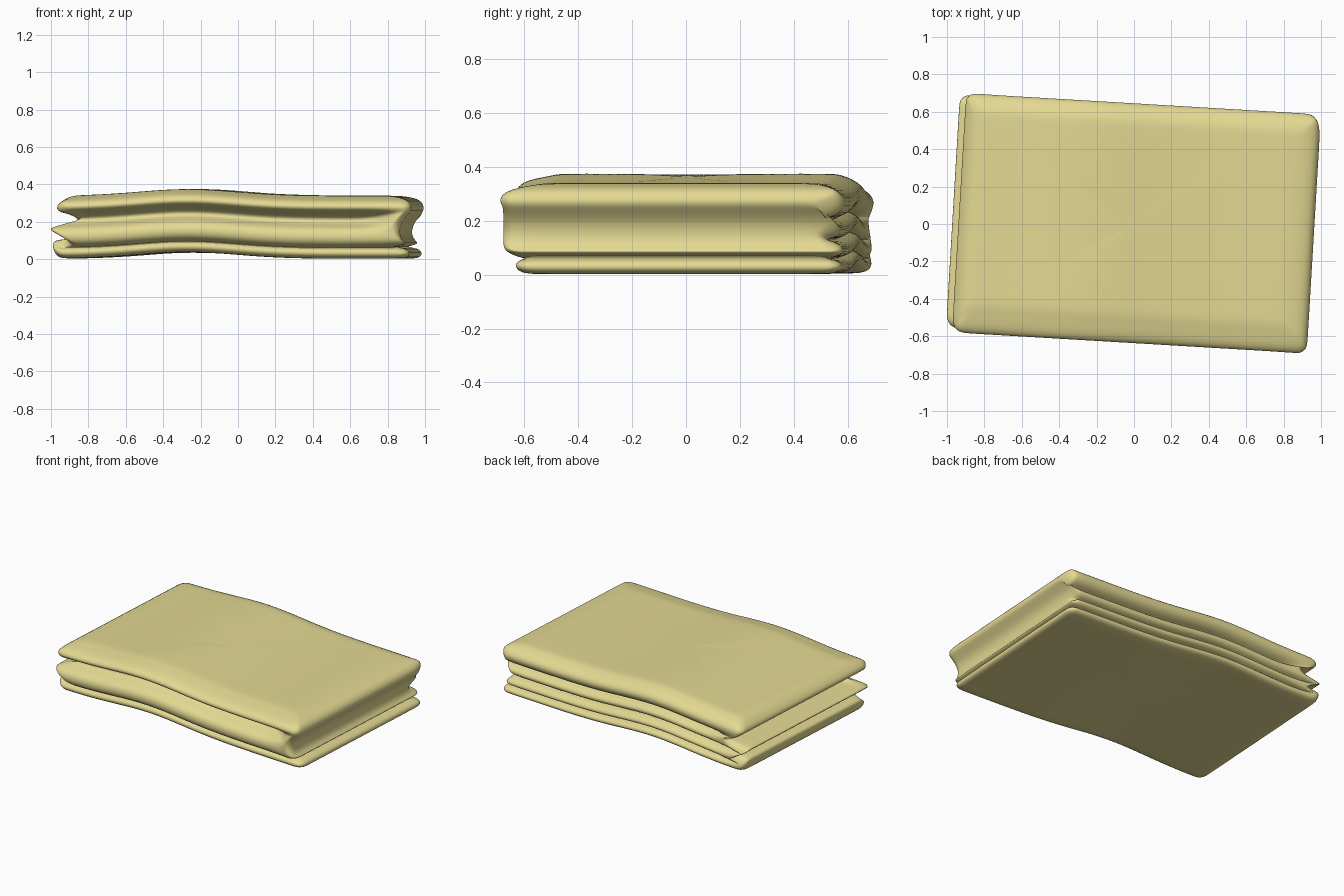
import bpy, bmesh, math

if "Cube" in bpy.data.objects:
    bpy.data.objects.remove(bpy.data.objects["Cube"])

# Fold profiles of each side, bottom to top: (distance from centre, height)
FRONT = [(.52, .003), (.565, .008), (.585, .03), (.575, .053), (.545, .06), (.58, .067), (.615, .09), (.62, .135),
         (.595, .17), (.53, .19), (.515, .215), (.55, .24), (.62, .255), (.645, .28), (.615, .315), (.53, .33)]
RIGHT = [(.90, .003), (.94, .008), (.955, .03), (.935, .06), (.86, .067), (.92, .078), (.93, .088), (.91, .105),
         (.90, .14), (.905, .18), (.92, .21), (.945, .24), (.967, .265), (.96, .295), (.935, .322), (.87, .337)]
BACK = [(.575, .003), (.62, .008), (.64, .03), (.62, .055), (.57, .06), (.62, .068), (.645, .09), (.615, .123),
        (.56, .13), (.615, .138), (.635, .17), (.60, .2), (.555, .207), (.63, .22), (.66, .29), (.57, .337)]
LEFT = [(.89, .003), (.935, .008), (.955, .04), (.965, .08), (.955, .103), (.87, .107), (.90, .12), (.96, .145),
        (.98, .165), (.935, .178), (.84, .185), (.82, .21), (.87, .24), (.925, .25), (.95, .28), (.88, .337)]
SIDES = [RIGHT, BACK, LEFT, FRONT]
RADIUS, ARC, SPAN = .05, 5, 14
TURN = math.radians(-3.4)


def corner_extent(side, level, corner):
    """Side distance at a corner; two corners have their grooves covered by the wrap."""
    d = SIDES[side][level][0]
    if corner == 3 and side == 3 and 6 <= level <= 13:     # front right
        d = max(d, .63)
    if corner == 1 and side == 1 and 3 <= level <= 13:     # back left
        d = max(d, .635)
    return d


def ring_points(level, scale=1.0, cap_z=None):
    """One rounded-rectangle loop; each side follows its own fold profile."""
    corners = []
    for i in range(4):
        a, b = i, (i + 1) % 4                       # corner between two sides
        ea, eb = corner_extent(a, level, i), corner_extent(b, level, i)
        arc = []
        for k in range(ARC):
            t = k / (ARC - 1) * math.pi / 2
            da = ea - RADIUS + RADIUS * math.cos(t)
            db = eb - RADIUS + RADIUS * math.sin(t)
            w = math.sin(t) ** 2
            p = [0, 0, SIDES[a][level][1] * (1 - w) + SIDES[b][level][1] * w]
            for side, d in ((a, da), (b, db)):
                p[side % 2] = d if side < 2 else -d
            arc.append(p)
        corners.append(arc)
    pts = []
    for i in range(4):
        pts += corners[i]
        p, q = corners[i][-1], corners[(i + 1) % 4][0]
        side = (i + 1) % 4
        d = SIDES[side][level][0]
        n = SPAN if i % 2 == 0 else SPAN - 4
        for k in range(1, n):
            m = [p[j] + (q[j] - p[j]) * k / n for j in range(3)]
            m[side % 2] = d if side < 2 else -d
            pts.append(m)
    return [place(x * scale, y * scale, z if cap_z is None else cap_z) for x, y, z in pts]


def place(x, y, z):
    """Turn the stack slightly and add the soft hump across the cloth."""
    hump = .036 * math.exp(-((x + .24) / .36) ** 2)
    c, s = math.cos(TURN), math.sin(TURN)
    return (x * c - y * s, x * s + y * c, z + hump)


bm = bmesh.new()
top = len(FRONT) - 1
# underside rings, folded sides, then top rings
layout = [(0, f, .003) for f in (.15, .4, .65, .85, .95)]
layout += [(i,) for i in range(top + 1)]
layout += [(top, f, .34) for f in (.92, .8, .65, .4, .15)]
rings = [[bm.verts.new(p) for p in ring_points(*l)] for l in layout]
for lo, hi in zip(rings, rings[1:]):
    for i in range(len(lo)):
        j = (i + 1) % len(lo)
        bm.faces.new((lo[i], lo[j], hi[j], hi[i]))
bm.faces.new(rings[0][::-1])
bm.faces.new(rings[-1])
bmesh.ops.recalc_face_normals(bm, faces=bm.faces)

mesh = bpy.data.meshes.new("folded_blanket")
bm.to_mesh(mesh)
bm.free()
blanket = bpy.data.objects.new("folded_blanket", mesh)
bpy.context.collection.objects.link(blanket)

# soft cloth
cloth = bpy.data.materials.new("pale_straw_cloth")
cloth.diffuse_color = (.77, .69, .29, 1)
cloth.use_nodes = True
cloth.node_tree.nodes["Principled BSDF"].inputs["Base Color"].default_value = cloth.diffuse_color
mesh.materials.append(cloth)
for f in mesh.polygons:
    f.use_smooth = True
sub = blanket.modifiers.new("soften", 'SUBSURF')
sub.levels = sub.render_levels = 2
